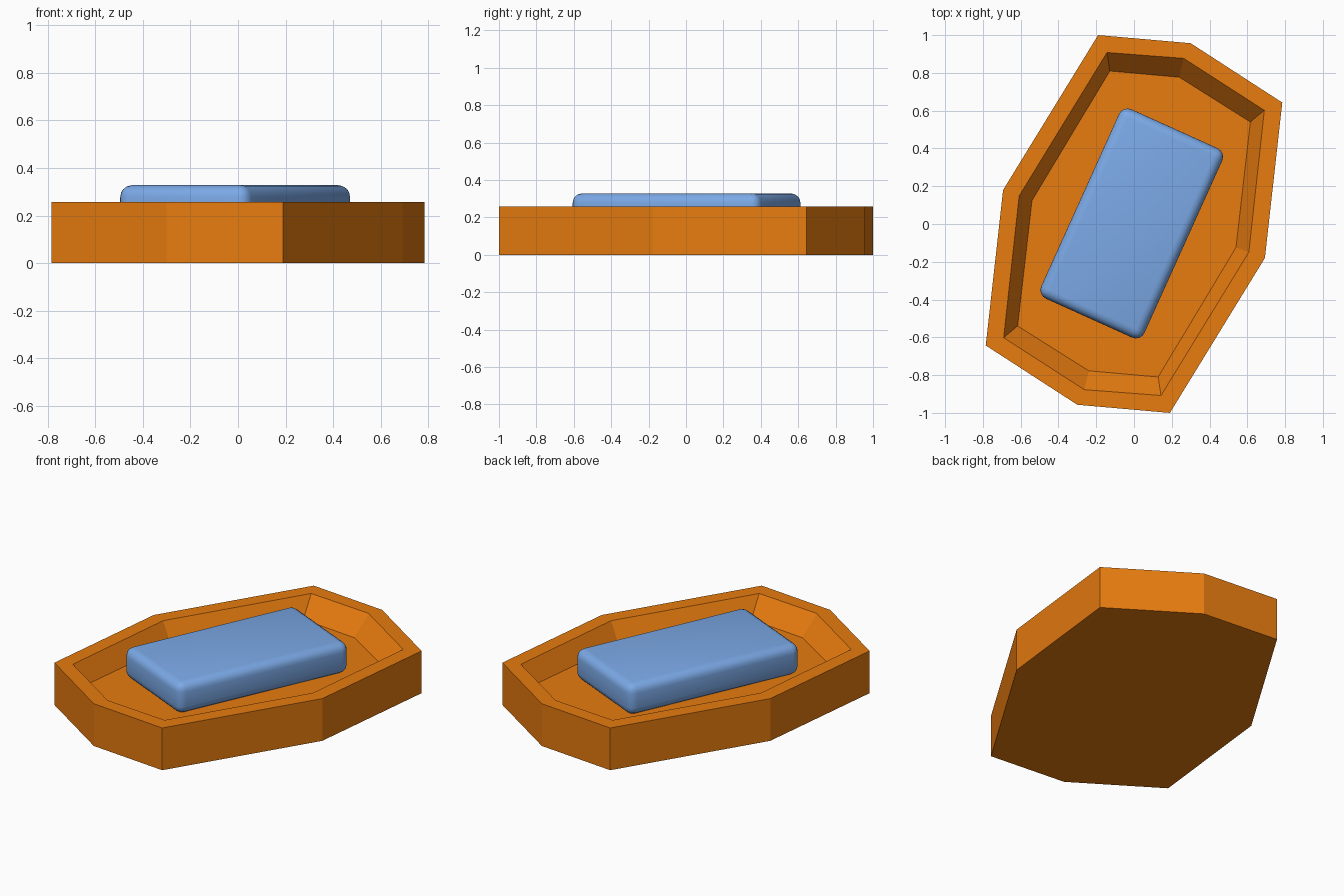
import bpy, bmesh, math
from mathutils import Matrix

if "Cube" in bpy.data.objects:
    bpy.data.objects.remove(bpy.data.objects["Cube"])


def material(name, rgb):
    m = bpy.data.materials.new(name)
    m.diffuse_color = (*rgb, 1.0)
    m.use_nodes = True
    m.node_tree.nodes["Principled BSDF"].inputs["Base Color"].default_value = m.diffuse_color
    return m


def add_object(name, bm, mat):
    bmesh.ops.recalc_face_normals(bm, faces=bm.faces)
    mesh = bpy.data.meshes.new(name)
    bm.to_mesh(mesh)
    bm.free()
    mesh.materials.append(mat)
    obj = bpy.data.objects.new(name, mesh)
    bpy.context.collection.objects.link(obj)
    return obj


orange = material("orange", (0.80, 0.20, 0.005))
blue = material("soft blue", (0.20, 0.40, 0.80))

# Half outlines; the other half is the same turned by 180 degrees
OUTER = [(-0.19, 1.0), (0.30, 0.957), (0.785, 0.643), (0.693, -0.18)]
RIM = [(-0.143, 0.908), (0.263, 0.877), (0.69, 0.602), (0.608, -0.149)]
FLOOR = [(-0.128, 0.81), (0.24, 0.777), (0.616, 0.54), (0.54, -0.124)]
TOP_Z, FLOOR_Z = 0.257, 0.14

# Tray: octagon rings joined from the underside, over the rim, to the floor
bm = bmesh.new()


def ring(half, z):
    pts = half + [(-x, -y) for x, y in half]
    return [bm.verts.new((x, y, z)) for x, y in pts]


rings = [ring(OUTER, 0), ring(OUTER, TOP_Z), ring(RIM, TOP_Z), ring(FLOOR, FLOOR_Z)]
for a, b in zip(rings, rings[1:]):
    for i in range(8):
        j = (i + 1) % 8
        bm.faces.new((a[i], a[j], b[j], b[i]))
bm.faces.new(rings[0])
bm.faces.new(rings[-1])
add_object("tray", bm, orange)

# Bar: rounded block resting on the tray floor
bm = bmesh.new()
bmesh.ops.create_cube(bm, size=1.0, matrix=Matrix.Diagonal((0.60, 1.10, 0.188, 1)))
bmesh.ops.bevel(bm, geom=bm.edges[:], offset=0.05, segments=4, profile=0.5,
                affect='EDGES')
bar = add_object("soap_bar", bm, blue)
bar.location = (-0.012, 0.003, FLOOR_Z + 0.094)
bar.rotation_euler.z = -math.radians(24.3)
bpy.context.view_layer.objects.active = bar
bar.select_set(True)
bpy.ops.object.shade_smooth_by_angle(angle=math.radians(40))
